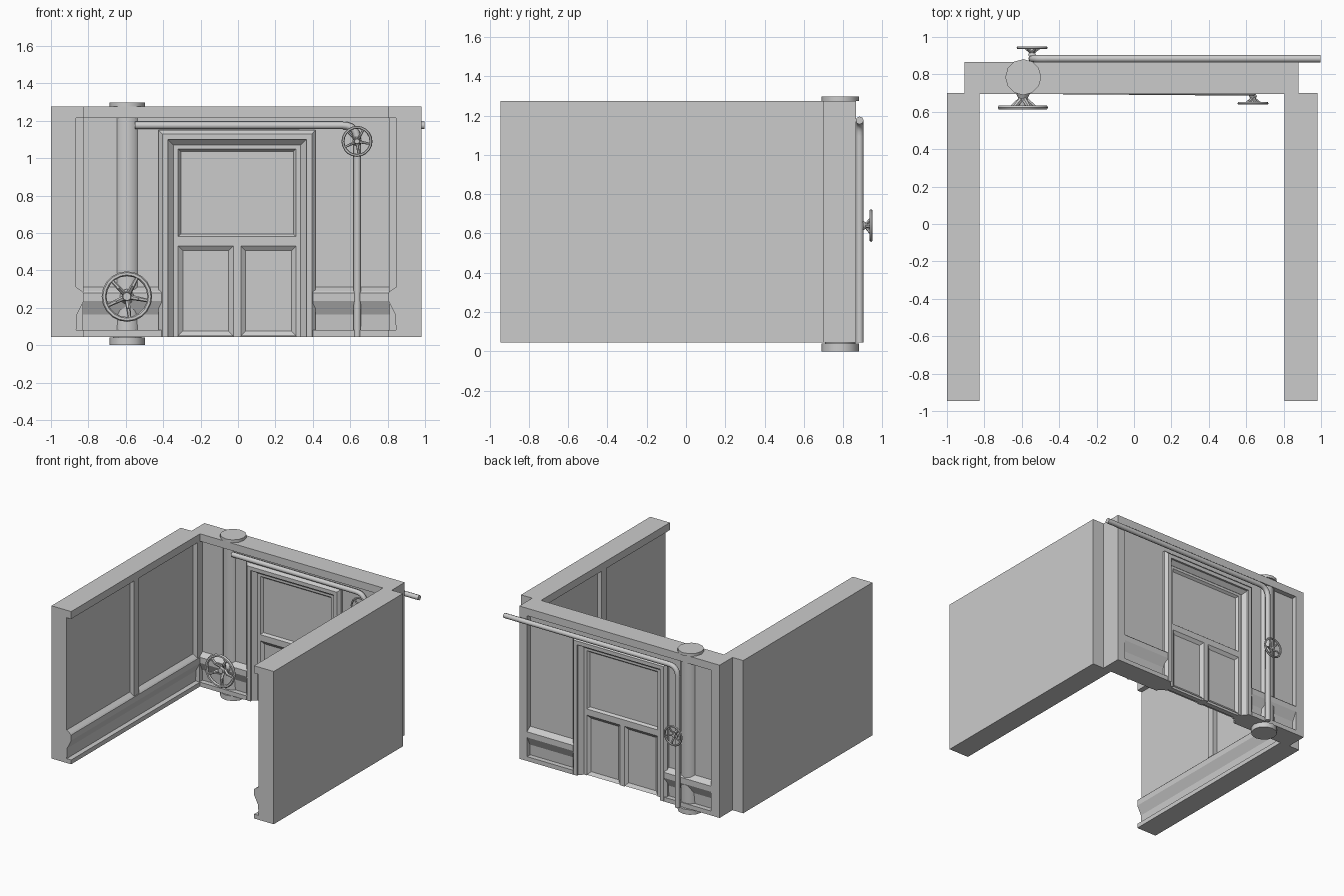
import bpy, bmesh, math
from mathutils import Vector

if "Cube" in bpy.data.objects:
    bpy.data.objects.remove(bpy.data.objects["Cube"])

Z0, Z1 = 0.045, 1.275          # wall bottom and top
CX, CY = -0.01, 0.78           # mirror planes: side walls, back wall


def finish(name, bm, smooth=False):
    bmesh.ops.recalc_face_normals(bm, faces=bm.faces)
    me = bpy.data.meshes.new(name)
    bm.to_mesh(me)
    bm.free()
    ob = bpy.data.objects.new(name, me)
    bpy.context.collection.objects.link(ob)
    if smooth:
        bpy.ops.object.select_all(action='DESELECT')
        bpy.context.view_layer.objects.active = ob
        ob.select_set(True)
        bpy.ops.object.shade_smooth_by_angle(angle=math.radians(40))
    return ob


def mirror(ob, axis, at):
    e = bpy.data.objects.new(ob.name + "_mirror_plane", None)
    e.location[axis] = at
    e.hide_render = True
    bpy.context.collection.objects.link(e)
    m = ob.modifiers.new("mirror", 'MIRROR')
    m.use_axis = [i == axis for i in range(3)]
    m.mirror_object = e
    m.use_mirror_merge = False


def box(bm, x0, x1, y0, y1, z0, z1):
    vs = bmesh.ops.create_cube(bm, size=1)['verts']
    for v in vs:
        v.co = ((x0 + x1) / 2 + v.co.x * (x1 - x0),
                (y0 + y1) / 2 + v.co.y * (y1 - y0),
                (z0 + z1) / 2 + v.co.z * (z1 - z0))


def prism(bm, pts, vec):
    f = bm.faces.new([bm.verts.new(p) for p in pts])
    r = bmesh.ops.extrude_face_region(bm, geom=[f], use_keep_orig=True)
    vs = [g for g in r['geom'] if isinstance(g, bmesh.types.BMVert)]
    bmesh.ops.translate(bm, verts=vs, vec=vec)


def rod(bm, a, b, r0, r1, seg=8):
    a, b = Vector(a), Vector(b)
    d = b - a
    vs = bmesh.ops.create_cone(bm, cap_ends=True, segments=seg, radius1=r0,
                               radius2=r1, depth=d.length)['verts']
    q = d.to_track_quat('Z', 'Y')
    for v in vs:
        v.co = q @ v.co + (a + b) / 2


# Moulding profile: (recess depth, height), top rail down to skirting
MOULD = [(0, Z1), (0, 1.215), (0.04, 1.215), (0.04, 0.31), (0.01, 0.29),
         (0.0, 0.28), (0.0, 0.235), (0.035, 0.165), (0.04, 0.08),
         (0, 0.08), (0, Z0)]

# Side walls, panelled on the inside
bm = bmesh.new()
prism(bm, [(-0.825 - d, -0.945, z) for d, z in MOULD]
      + [(-1, -0.945, Z0), (-1, -0.945, Z1)], (0, 1.645, 0))
for y0, y1 in ((-0.14, -0.08), (0.665, 0.699)):
    box(bm, -0.88, -0.827, y0, y1, 0.285, 1.22)
mirror(finish("side_walls", bm), 0, CX)

# Back wall, half thickness mirrored to both faces
YF, FX = 0.695, -0.005
bm = bmesh.new()
for x0, x1 in ((-0.83, FX - 0.405), (FX + 0.405, 0.81)):
    prism(bm, [(x0, YF + d, z) for d, z in MOULD]
          + [(x0, CY, Z0), (x0, CY, Z1)], (x1 - x0, 0, 0))
box(bm, -0.905, -0.83, YF, CY, Z0, Z1)
box(bm, 0.81, 0.88, YF, CY, Z0, Z1)
box(bm, FX - 0.405, FX + 0.405, YF, CY, 1.215, Z1)
box(bm, FX - 0.405, FX + 0.405, YF + 0.04, CY, 1.12, 1.215)
mirror(finish("back_wall", bm), 1, CY)

# Door surround: offsets from the opening and depth, mitred round the top
bm = bmesh.new()
rings = []
for d, y in ((0.08, CY), (0.08, 0.715), (0.06, YF), (0.03, YF),
             (0.03, 0.71), (0.0, 0.74), (0.0, CY)):
    w, t = 0.34 + d, 1.07 + d
    rings.append([bm.verts.new((FX + x, y, z)) for x, z in
                  ((-w, Z0), (-w, t), (w, t), (w, Z0))])
for a, b in zip(rings, rings[1:]):
    for i in range(3):
        bm.faces.new((a[i], a[i + 1], b[i + 1], b[i]))
for i in (0, 3):
    bm.faces.new([r[i] for r in rings])
mirror(finish("door_frame", bm), 1, CY)

# Door: core, rails and stiles, sloped mouldings round three panels
bm = bmesh.new()
YD, YP = 0.742, 0.76
box(bm, FX - 0.34, FX + 0.34, YP, CY, Z0, 1.07)
for x0, x1, z0, z1 in ((-0.34, -0.315, Z0, 1.07), (0.315, 0.34, Z0, 1.07),
                       (-0.315, 0.315, 1.05, 1.07), (-0.315, 0.315, 0.53, 0.58),
                       (-0.02, 0.02, Z0, 0.53)):
    box(bm, FX + x0, FX + x1, YD, CY, z0, z1)
for x0, x1, z0, z1, s in ((-0.315, 0.315, 0.58, 1.05, 0.014),
                          (-0.315, -0.02, 0.05, 0.53, 0.025),
                          (0.02, 0.315, 0.05, 0.53, 0.025)):
    a, b = [[bm.verts.new((FX + x, y, z)) for x, z in
             ((x0 + k, z0 + k), (x1 - k, z0 + k), (x1 - k, z1 - k), (x0 + k, z1 - k))]
            for k, y in ((0, YD), (s, YP))]
    for i in range(4):
        j = (i + 1) % 4
        bm.faces.new((a[i], a[j], b[j], b[i]))
mirror(finish("door", bm), 1, CY)

# Round column with caps
bm = bmesh.new()
PX, PY = -0.592, 0.785
rod(bm, (PX, PY, 0.02), (PX, PY, 1.285), 0.077, 0.077, 12)
for z0, z1 in ((0, 0.04), (1.275, 1.298)):
    rod(bm, (PX, PY, z0), (PX, PY, z1), 0.096, 0.096, 12)
finish("column", bm, True)


# Bent pipes
def pipe(name, start, corner, end, bend=0.08, r=0.02):
    s, c, e = Vector(start), Vector(corner), Vector(end)
    p, q = c + (s - c).normalized() * bend, c + (e - c).normalized() * bend
    pts = [s] + [p * (1 - t) ** 2 + c * 2 * t * (1 - t) * 0.97 + c * 0.06 * t * (1 - t)
                 + q * t * t for t in (i / 6 for i in range(7))] + [e]
    cu = bpy.data.curves.new(name, 'CURVE')
    cu.dimensions = '3D'
    cu.bevel_depth, cu.bevel_resolution, cu.use_fill_caps = r, 2, True
    sp = cu.splines.new('POLY')
    sp.points.add(len(pts) - 1)
    for pt, co in zip(sp.points, pts):
        pt.co = (*co, 1)
    sp.use_smooth = True
    bpy.context.collection.objects.link(bpy.data.objects.new(name, cu))


pipe("front_pipe", (-0.55, 0.715, 1.175), (0.638, 0.706, 1.175), (0.638, 0.706, Z0))
pipe("back_pipe", (-0.545, 0.884, Z0), (-0.545, 0.884, 1.175), (0.998, 0.884, 1.175))


# Valve wheels: rim, five dished spokes, stem and hub
def valve(name, x, z, base, rim, R, tube):
    bm = bmesh.new()
    P = lambda r, a, y: (x + r * math.sin(a), y, z + r * math.cos(a))
    N, M = 20, 6
    rings = [[bm.verts.new(P(R - tube + tube * math.cos(b), a, rim + tube * math.sin(b)))
              for b in (math.tau * j / M for j in range(M))]
             for a in (math.tau * i / N for i in range(N))]
    for i in range(N):
        for j in range(M):
            k, l = (i + 1) % N, (j + 1) % M
            bm.faces.new((rings[i][j], rings[k][j], rings[k][l], rings[i][l]))
    mid = base + (rim - base) * 0.4
    for i in range(5):
        a = math.tau * (i + 0.4) / 5
        rod(bm, P(R * 0.08, a, mid), P(R * 0.5, a, rim), tube * 1.1, tube * 0.9, 6)
        rod(bm, P(R * 0.47, a, rim), P(R - tube, a, rim), tube * 0.9, tube * 0.7, 6)
    rod(bm, (x, base, z), (x, mid, z), R * 0.3, R * 0.18, 10)
    rod(bm, (x, mid, z), (x, rim, z), R * 0.2, R * 0.16, 10)
    finish(name, bm, True)


valve("large_front_valve", -0.594, 0.26, 0.70, 0.623, 0.135, 0.013)
valve("small_front_valve", 0.636, 1.09, 0.688, 0.645, 0.083, 0.008)
valve("back_valve", -0.545, 0.64, 0.90, 0.942, 0.083, 0.008)
